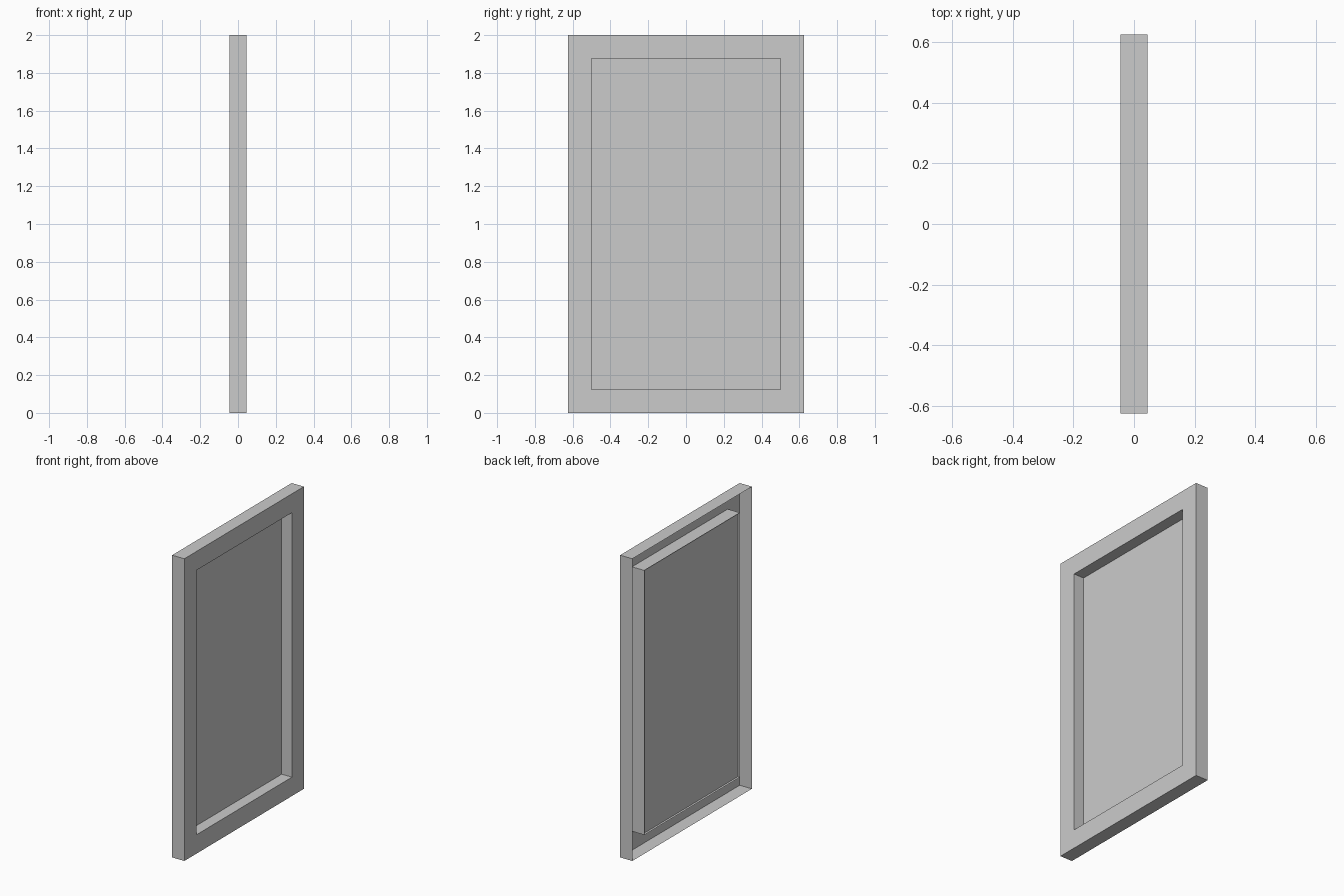
import bpy
import bmesh

if "Cube" in bpy.data.objects:
    bpy.data.objects.remove(bpy.data.objects["Cube"])

HALF_T = 0.0445      # half thickness along x
PANEL_X = -0.03      # recessed panel plane
HEIGHT = 2.0
HALF_W = 0.625
BORDER = 0.125


def ring(bm, x, inset):
    """Rectangle of vertices in the YZ plane, anticlockwise seen from +x."""
    y = HALF_W - inset
    z0, z1 = inset, HEIGHT - inset
    return [bm.verts.new((x, a, b)) for a, b in ((-y, z0), (y, z0), (y, z1), (-y, z1))]


def bridge(bm, a, b):
    for i in range(4):
        j = (i + 1) % 4
        bm.faces.new((a[i], a[j], b[j], b[i]))


def finish(bm, name):
    mesh = bpy.data.meshes.new(name)
    bm.to_mesh(mesh)
    bm.free()
    obj = bpy.data.objects.new(name, mesh)
    bpy.context.collection.objects.link(obj)


# Frame: open-backed channel made of outer walls, front border and inner walls
bm = bmesh.new()
rings = [ring(bm, -HALF_T, 0), ring(bm, HALF_T, 0),
         ring(bm, HALF_T, BORDER), ring(bm, -HALF_T, BORDER)]
for a, b in zip(rings, rings[1:]):
    bridge(bm, a, b)
finish(bm, "frame")

# Recessed panel: single sheet set inside the opening
bm = bmesh.new()
bm.faces.new(ring(bm, PANEL_X, BORDER))
finish(bm, "panel")
